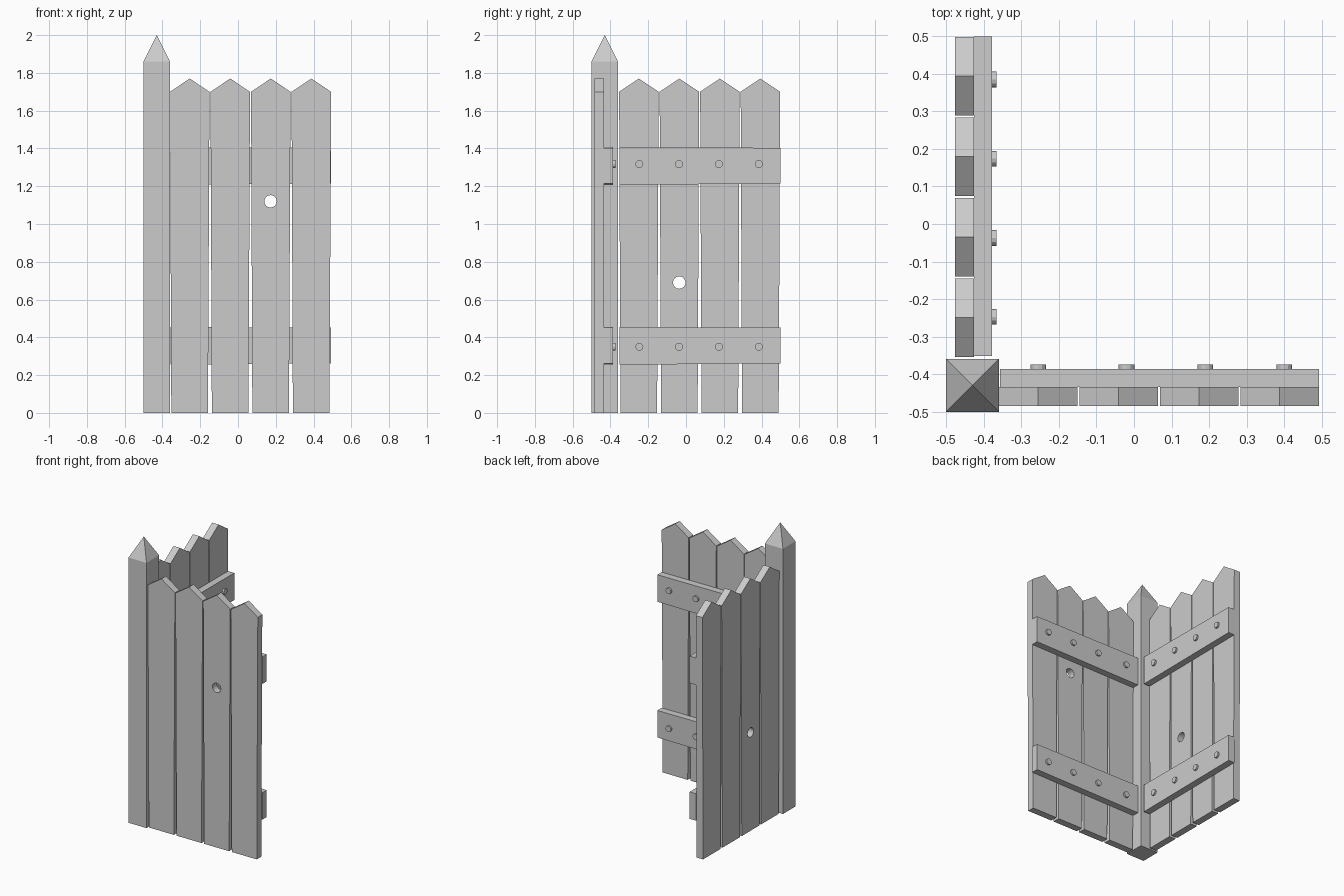
import bpy, bmesh, math
from mathutils import Vector

if "Cube" in bpy.data.objects:
    bpy.data.objects.remove(bpy.data.objects["Cube"])


def finish(name, bm):
    bmesh.ops.recalc_face_normals(bm, faces=bm.faces)
    mesh = bpy.data.meshes.new(name)
    bm.to_mesh(mesh)
    bm.free()
    obj = bpy.data.objects.new(name, mesh)
    bpy.context.collection.objects.link(obj)
    return obj


def place(side, u, d, z):
    # u runs along the fence panel, d through its thickness
    return Vector((d, u, z)) if side else Vector((u, d, z))


def slab(name, side, outline, d0, d1):
    # Extrude a (u, z) outline through the panel thickness
    bm = bmesh.new()
    face = bm.faces.new([bm.verts.new(place(side, u, d0, z)) for u, z in outline])
    ext = bmesh.ops.extrude_face_region(bm, geom=[face])
    verts = [v for v in ext["geom"] if isinstance(v, bmesh.types.BMVert)]
    bmesh.ops.translate(bm, verts=verts, vec=place(side, 0, d1 - d0, 0))
    return finish(name, bm)


def disc(name, side, u, z, radius, d0, d1, count):
    ring = [(u + radius * math.cos(2 * math.pi * i / count),
             z + radius * math.sin(2 * math.pi * i / count)) for i in range(count)]
    return slab(name, side, ring, d0, d1)


# Corner post with pyramid tip
bm = bmesh.new()
rings = [[bm.verts.new((-0.43 + 0.07 * sx, -0.43 + 0.07 * sy, z))
          for sx, sy in ((-1, -1), (1, -1), (1, 1), (-1, 1))] for z in (0, 1.86)]
tip = bm.verts.new((-0.43, -0.43, 2.0))
bm.faces.new(rings[0])
for i in range(4):
    j = (i + 1) % 4
    bm.faces.new((rings[0][i], rings[0][j], rings[1][j], rings[1][i]))
    bm.faces.new((rings[1][i], rings[1][j], tip))
finish("corner_post", bm)


def panel(label, side, start, back, hole_plank, hole_z, bolts):
    mid, face = back + 0.05, back + 0.098
    # Pointed planks, slightly narrower at the foot
    for i in range(4):
        a = start + 0.2145 * i
        b = a + 0.209
        c = (a + b) / 2
        plank = slab(f"{label}_plank_{i + 1}", side,
                     [(a + 0.007, 0), (b - 0.008, 0), (b, 1.70), (c, 1.77), (a, 1.70)],
                     back, mid)
        # Knot hole
        if i == hole_plank:
            cutter = disc(f"{label}_hole_cutter", side, c - 0.001, hole_z, 0.033,
                          back - 0.05, mid + 0.05, 16)
            cutter.hide_render = True
            cutter.hide_viewport = True
            mod = plank.modifiers.new("knot_hole", "BOOLEAN")
            mod.operation = "DIFFERENCE"
            mod.solver = "EXACT"
            mod.object = cutter
    # Cross rails with bolts
    for tag, z in (("lower", 0.355), ("upper", 1.307)):
        u0, u1 = start + 0.003, start + 0.853
        slab(f"{label}_{tag}_rail", side,
             [(u0, z - 0.1), (u1, z - 0.093), (u1, z + 0.096), (u0, z + 0.1)], mid, face)
        for k, u in enumerate(bolts):
            disc(f"{label}_{tag}_bolt_{k + 1}", side, u, z + (0.01 if tag == "upper" else -0.005),
                 0.021, face - 0.01, face + 0.012, 12)


panel("front", False, -0.36, -0.484, 2, 1.12, (-0.255, -0.02, 0.19, 0.40))
panel("side", True, -0.354, -0.476, 1, 0.69, (-0.247, -0.037, 0.174, 0.385))
